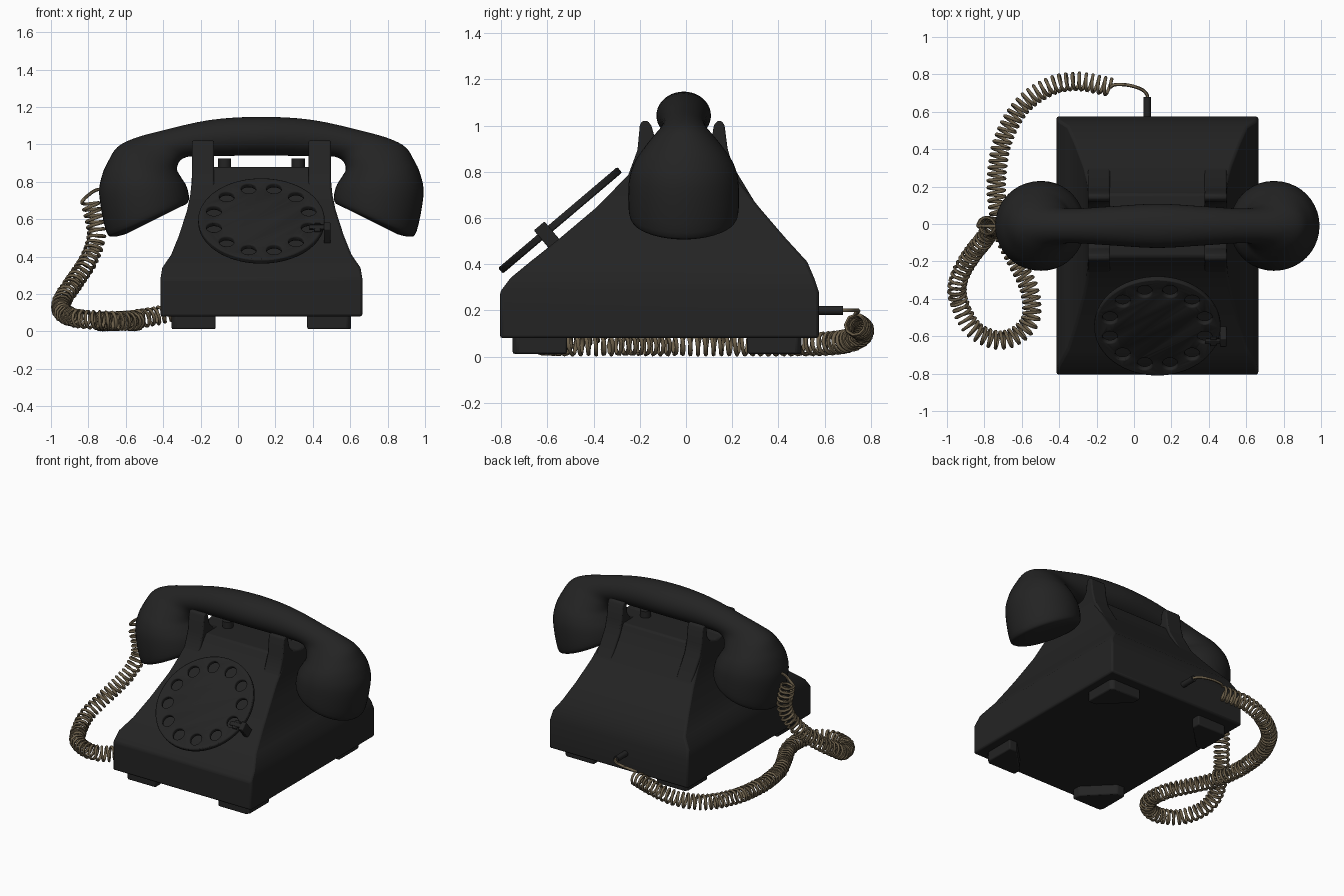
import bpy, bmesh, math
from mathutils import Vector, Matrix

if "Cube" in bpy.data.objects:
    bpy.data.objects.remove(bpy.data.objects["Cube"])

CX = 0.125  # symmetry centre of the telephone (the cord sticks out to the left)


def material(name, rgb):
    m = bpy.data.materials.new(name)
    m.diffuse_color = (*rgb, 1)
    m.use_nodes = True
    m.node_tree.nodes["Principled BSDF"].inputs["Base Color"].default_value = m.diffuse_color
    return m


BLACK = material("black_bakelite", (0.017, 0.017, 0.017))
TAN = material("brown_cord", (0.15, 0.115, 0.068))


def finish(name, bm, mat=BLACK, bevel=0.0, angle=35):
    bmesh.ops.recalc_face_normals(bm, faces=bm.faces)
    me = bpy.data.meshes.new(name)
    bm.to_mesh(me)
    bm.free()
    ob = bpy.data.objects.new(name, me)
    bpy.context.collection.objects.link(ob)
    me.materials.append(mat)
    if bevel:
        b = ob.modifiers.new("bevel", 'BEVEL')
        b.width, b.segments, b.limit_method = bevel, 2, 'ANGLE'
        b.angle_limit = math.radians(25)
    bpy.ops.object.select_all(action='DESELECT')
    ob.select_set(True)
    bpy.context.view_layer.objects.active = ob
    bpy.ops.object.shade_smooth_by_angle(angle=math.radians(angle))
    return ob


def loft(bm, rings):
    rows = [[bm.verts.new(p) for p in r] for r in rings]
    n = len(rows[0])
    for a, b in zip(rows, rows[1:]):
        for i in range(n):
            bm.faces.new((a[i], a[(i + 1) % n], b[(i + 1) % n], b[i]))
    bm.faces.new(rows[0])
    bm.faces.new(rows[-1])


def spline(pts, steps):
    """Catmull-Rom resampling of tuples of any size."""
    p = [pts[0]] + list(pts) + [pts[-1]]
    out = []
    for a, b, c, d in zip(p, p[1:], p[2:], p[3:]):
        for s in range(steps):
            t = s / steps
            out.append(tuple(0.5 * (2 * y + (z - x) * t + (2 * x - 5 * y + 4 * z - w) * t * t
                             + (3 * y - x - 3 * z + w) * t ** 3) for x, y, z, w in zip(a, b, c, d)))
    return out + [tuple(pts[-1])]


# Housing: stacked rectangles (z, half width, front y, back y)
levels = [(.08, .54, -.805, .575), (.28, .54, -.805, .575), (.34, .53, -.76, .555),
          (.41, .482, -.675, .525), (.514, .44, -.544, .43), (.648, .397, -.385, .315),
          (.73, .38, -.305, .25), (.80, .373, -.235, .2), (.88, .37, -.175, .16)]
bm = bmesh.new()
loft(bm, [[(CX - w, f, z), (CX + w, f, z), (CX + w, b, z), (CX - w, b, z)] for z, w, f, b in levels])
finish("housing", bm, bevel=0.012)

# Cradle forks: side profile (y, z) extruded
fork = [(-.31, .715), (-.25, .786), (-.21, .894), (-.2, 1.0), (-.19, 1.02), (-.165, 1.02), (-.15, 1.0),
        (-.13, .93), (-.09, .89), (0, .87), (.08, .89), (.11, .93), (.12, 1.0), (.135, 1.02),
        (.155, 1.02), (.167, 1.0), (.18, .9), (.2, .83), (.3, .665), (.2, .6), (-.2, .6)]
for side, x0 in (("left", -.247), ("right", .377)):
    bm = bmesh.new()
    loft(bm, [[(x, y, z) for y, z in fork] for x in (x0, x0 + .12)])
    finish("cradle_fork_" + side, bm, bevel=0.008)

# Hook plungers under the handset
for side, x in (("left", -.072), ("right", .322)):
    bm = bmesh.new()
    bmesh.ops.create_cone(bm, cap_ends=True, segments=20, radius1=.035, radius2=.035, depth=.08,
                          matrix=Matrix.Translation((x, -.01, .885)))
    finish("hook_plunger_" + side, bm)

# Feet: corner triangles with cut tips
for sx in (-1, 1):
    for front in (True, False):
        x, y = CX + sx * .48, (-.75 if front else .5)
        dx, dy = -sx, (1 if front else -1)
        shape = [(0, .02), (.02, 0), (.235, 0), (.235, .06), (.06, .235), (0, .235)]
        bm = bmesh.new()
        loft(bm, [[(x + dx * a, y + dy * b, z) for a, b in shape] for z in (.012, .1)])
        finish(f"foot_{'front' if front else 'back'}_{'left' if sx < 0 else 'right'}", bm, bevel=.008)

# Finger wheel with twelve holes, lying parallel to the sloping front
tilt = Matrix.Translation((CX, -.545, .59)) @ Matrix.Rotation(math.radians(40.3), 4, 'X')
bm = bmesh.new()
bmesh.ops.create_cone(bm, cap_ends=True, segments=72, radius1=.338, radius2=.338, depth=.032)
wheel = finish("finger_wheel", bm)
bm = bmesh.new()
for k in range(12):
    a = math.radians(15 + 30 * k)
    bmesh.ops.create_cone(bm, cap_ends=True, segments=24, radius1=.04, radius2=.04, depth=.2,
                          matrix=Matrix.Translation((.262 * math.cos(a), .262 * math.sin(a), 0)))
cutter = finish("hole_cutter", bm)
cutter.hide_render = True
mod = wheel.modifiers.new("holes", 'BOOLEAN')
mod.object, mod.operation, mod.solver = cutter, 'DIFFERENCE', 'EXACT'
bpy.context.view_layer.objects.active = wheel
bpy.ops.object.modifier_apply(modifier=mod.name)
bpy.data.objects.remove(cutter)
bev = wheel.modifiers.new("bevel", 'BEVEL')
bev.width, bev.segments, bev.limit_method = .007, 2, 'ANGLE'
wheel.matrix_world = tilt

# Finger stop: a post beside the wheel and a hooked tip above it
bm = bmesh.new()
for size, pos in (((.035, .06, .12), (.352, -.085, -.02)), ((.11, .03, .016), (.31, -.085, .028)),
                  ((.035, .06, .016), (.3, -.085, .026))):
    bmesh.ops.create_cube(bm, size=1, matrix=Matrix.Translation(pos) @ Matrix.Diagonal((*size, 1)))
stop = finish("finger_stop", bm, bevel=.005)
stop.matrix_world = tilt

# Handset: ellipses spanned by outer and inner outline points (outer x, z, inner x, z, half depth)
half = [(-.60, .52, -.29, .675, .17), (-.665, .507, -.272, .685, .215), (-.705, .535, -.262, .715, .237),
        (-.742, .73, -.275, .775, .238), (-.725, .84, -.305, .825, .217), (-.69, .917, -.326, .865, .18),
        (-.645, .985, -.315, .905, .135), (-.56, 1.03, -.285, .928, .102), (-.42, 1.07, -.235, .937, .092),
        (-.15, 1.13, -.1, .938, .104), (CX, 1.147, CX, .94, .118)]
full = half + [(2 * CX - a, b, 2 * CX - c, d, w) for a, b, c, d, w in reversed(half[:-1])]
rings = []
for ox, oz, ix, iz, w in spline(full, 4):
    o, i = Vector((ox, -.01, oz)), Vector((ix, -.01, iz))
    mid, rad = (o + i) / 2, (o - i) / 2
    rings.append([mid + rad * math.cos(t) + Vector((0, w * math.sin(t), 0))
                  for t in (k * math.tau / 40 for k in range(40))])
bm = bmesh.new()
loft(bm, rings)
finish("handset", bm, angle=50)

# Cord socket at the back
bm = bmesh.new()
bmesh.ops.create_cone(bm, cap_ends=True, segments=20, radius1=.02, radius2=.02, depth=.13,
                      matrix=Matrix.Translation((.07, .615, .2)) @ Matrix.Rotation(math.pi / 2, 4, 'X'))
finish("cord_socket", bm)

# Coiled cord: a helix wound round a smooth path, with plain leads at both ends
path = [(-.12, .73, .14), (-.3, .762, .115), (-.45, .735, .08), (-.6, .63, .058), (-.7, .45, .054),
        (-.735, .25, .054), (-.73, .1, .054), (-.70, -.05, .054), (-.63, -.2, .054), (-.56, -.35, .054),
        (-.55, -.5, .054), (-.62, -.59, .056), (-.73, -.62, .06), (-.86, -.56, .07), (-.935, -.42, .1),
        (-.942, -.31, .16), (-.885, -.19, .25), (-.80, -.08, .38), (-.757, -.02, .52), (-.79, -.01, .69)]
fine = [Vector(p) for p in spline(path, 80)]
R, PITCH = .045, .034
coil, normal, phase, last = [], Vector((0, 0, 1)), 0.0, -1.0
for a, b in zip(fine, fine[1:]):
    step = b - a
    if step.length < 1e-7:
        continue
    t = step.normalized()
    normal = (normal - t * normal.dot(t)).normalized()
    side = t.cross(normal)
    n = max(1, math.ceil(step.length / PITCH * 14))
    for k in range(n):
        ph = phase + math.tau * step.length / PITCH * k / n
        if ph - last > 0.4:
            coil.append(a + step * k / n + (normal * math.cos(ph) + side * math.sin(ph)) * R)
            last = ph
    phase += math.tau * step.length / PITCH
lead_in = spline([(.07, .66, .2), (.07, .69, .2), (.04, .72, .2), (-.03, .742, .2), (-.1, .745, .195), tuple(coil[0])], 5)
lead_out = spline([tuple(coil[-1]), (-.835, -.01, .69), (-.81, -.01, .72), (-.76, -.01, .755), (-.71, -.01, .76)], 5)
points = lead_in[:-1] + [tuple(c) for c in coil] + lead_out[1:]
cu = bpy.data.curves.new("coiled_cord", 'CURVE')
cu.dimensions, cu.bevel_depth, cu.bevel_resolution, cu.use_fill_caps = '3D', .009, 1, True
sp = cu.splines.new('POLY')
sp.points.add(len(points) - 1)
for q, p in zip(sp.points, points):
    q.co = (*p, 1)
cu.materials.append(TAN)
cord = bpy.data.objects.new("coiled_cord", cu)
bpy.context.collection.objects.link(cord)
bpy.ops.object.select_all(action='DESELECT')
cord.select_set(True)
bpy.context.view_layer.objects.active = cord
bpy.ops.object.convert(target='MESH')
bpy.ops.object.shade_smooth_by_angle(angle=math.radians(60))
